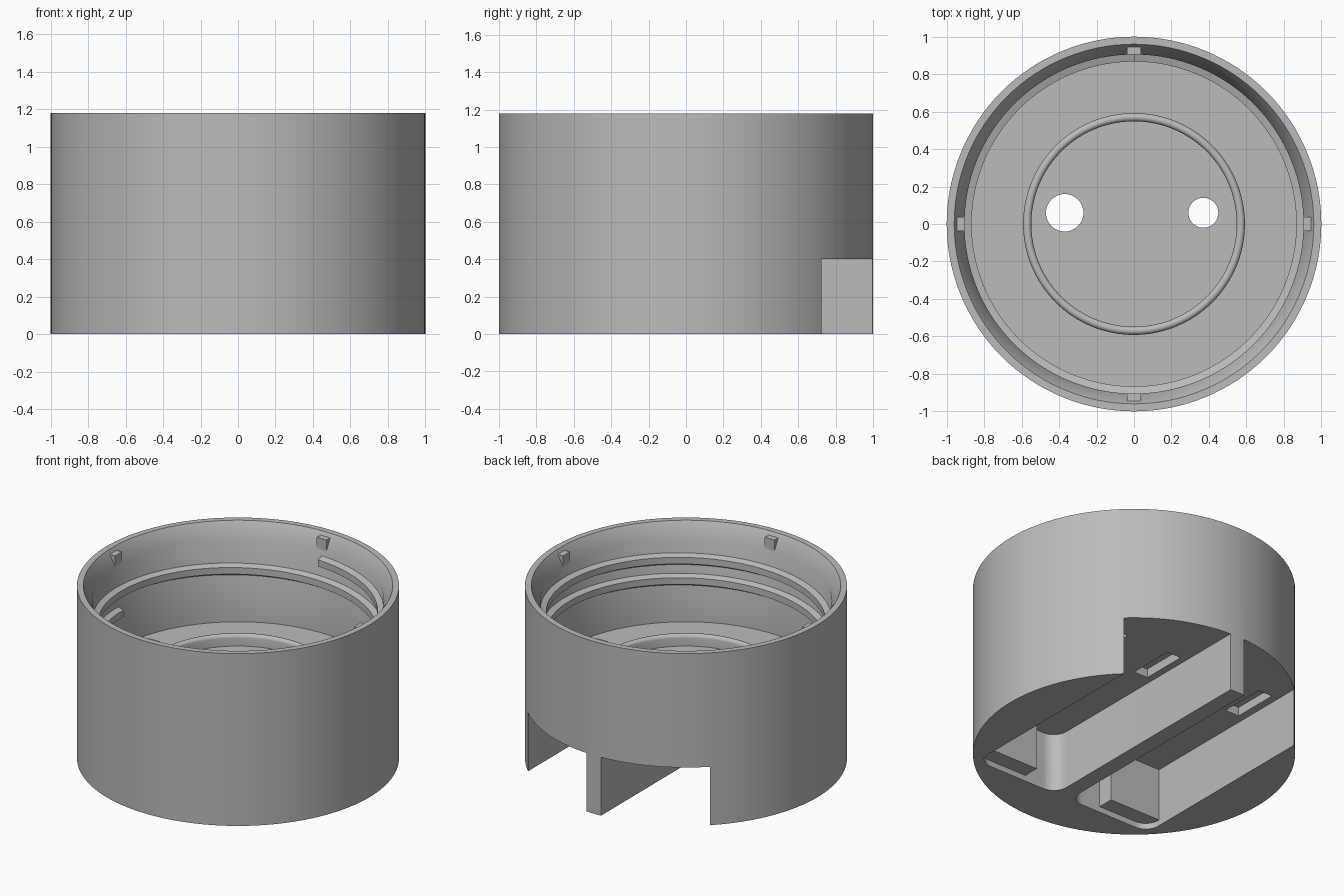
import bpy, bmesh, math

if "Cube" in bpy.data.objects:
    bpy.data.objects.remove(bpy.data.objects["Cube"])

grey = bpy.data.materials.new("plain grey")
grey.diffuse_color = (0.5, 0.5, 0.5, 1)
grey.use_nodes = True
grey.node_tree.nodes["Principled BSDF"].inputs["Base Color"].default_value = grey.diffuse_color
SEG = 128


def make(name, bm):
    bmesh.ops.recalc_face_normals(bm, faces=bm.faces)
    me = bpy.data.meshes.new(name)
    bm.to_mesh(me)
    bm.free()
    ob = bpy.data.objects.new(name, me)
    bpy.context.collection.objects.link(ob)
    me.materials.append(grey)
    return ob


def smooth(ob):
    bpy.ops.object.select_all(action='DESELECT')
    ob.select_set(True)
    bpy.context.view_layer.objects.active = ob
    bpy.ops.object.shade_smooth_by_angle(angle=math.radians(30))


def lathe(name, profile):
    bm = bmesh.new()
    vs = [bm.verts.new((r, 0, z)) for r, z in profile]
    es = [bm.edges.new(p) for p in zip(vs, vs[1:])]
    bmesh.ops.spin(bm, geom=vs + es, axis=(0, 0, 1), cent=(0, 0, 0),
                   angle=2 * math.pi, steps=SEG, use_duplicate=False)
    bmesh.ops.remove_doubles(bm, verts=bm.verts, dist=1e-5)
    return make(name, bm)


def prism(name, pts, z0, z1):
    bm = bmesh.new()
    f = bm.faces.new([bm.verts.new((x, y, z0)) for x, y in pts])
    top = bmesh.ops.extrude_face_region(bm, geom=[f])["geom"]
    bmesh.ops.translate(bm, vec=(0, 0, z1 - z0),
                        verts=[v for v in top if isinstance(v, bmesh.types.BMVert)])
    return make(name, bm)


def arc(cx, cy, r, a0, a1, n=8):
    angles = [math.radians(a0 + (a1 - a0) * i / n) for i in range(n + 1)]
    return [(cx + r * math.cos(a), cy + r * math.sin(a)) for a in angles]


def rect(x0, x1, y0, y1):
    return [(x0, y0), (x1, y0), (x1, y1), (x0, y1)]


def cut(body, cutter):
    cutter.hide_render = True
    m = body.modifiers.new("cut", 'BOOLEAN')
    m.operation, m.solver, m.object = 'DIFFERENCE', 'EXACT', cutter
    bpy.context.view_layer.objects.active = body
    bpy.ops.object.modifier_apply(modifier=m.name)
    bpy.data.objects.remove(cutter)


# Cup body: outer wall, flared mouth, inner wall, floor with rounded sealing ring
ring = [(0.57 + x, 0.565 + y) for x, y in arc(0, 0, 0.022, 0, 180)]
body = lathe("cup_body", [(0, 0), (1, 0), (1, 1.18), (0.96, 1.18), (0.905, 1.08),
                          (0.905, 0.51), (0.592, 0.51)] + ring + [(0.548, 0.51), (0, 0.51)])

# Underside pockets, open at the back, one each side of the central rib
inner = arc(0.155, -0.59, 0.1, 270, 180)
deep = [(0.055, 1.1), (0.69, 1.1), (0.69, -0.58), (0.3, -0.58), (0.3, -0.69)] + inner
shallow = [(0.055, 1.1), (0.69, 1.1)] + arc(0.59, -0.59, 0.1, 0, -90) + inner
for s in (-1, 1):
    flip = lambda pts: [(s * x, y) for x, y in pts]
    cut(body, prism("pocket_cutter", flip(deep), -0.1, 0.4))
    cut(body, prism("ledge_cutter", flip(shallow), -0.1, 0.04))
    # Blind notches in the pocket roof
    for x in (0.155, 0.585):
        cut(body, prism("notch_cutter", flip(rect(x - 0.053, x + 0.053, 0.25, 0.57)), 0.3, 0.46))

# Two round holes through the floor
for x, r in ((-0.37, 0.1), (0.37, 0.08)):
    cut(body, prism("hole_cutter", arc(x, 0.06, r, 0, 360, 48)[:-1], 0.3, 0.7))
smooth(body)

# Screw thread: trapezoid swept down a helix inside the wall
bm = bmesh.new()
section = [(0.91, 0.015), (0.867, 0.0), (0.867, -0.045), (0.91, -0.07)]
steps, rows = 224, []
for i in range(steps + 1):
    t = i / steps
    a, z = math.radians(90 - 630 * t), 1.025 - 0.245 * t
    rows.append([bm.verts.new((r * math.cos(a), r * math.sin(a), z + h)) for r, h in section])
for a, b in zip(rows, rows[1:]):
    for k in range(4):
        bm.faces.new((a[k], a[(k + 1) % 4], b[(k + 1) % 4], b[k]))
bm.faces.new(rows[0])
bm.faces.new(rows[-1][::-1])
smooth(make("screw_thread", bm))

# Four small stop lugs on the flared mouth
for i in range(4):
    lug = prism("stop_lug", [(0.905, -0.037), (0.957, -0.037), (0.957, 0.037), (0.905, 0.037)], 1.075, 1.155)
    lug.rotation_euler.z = i * math.pi / 2
